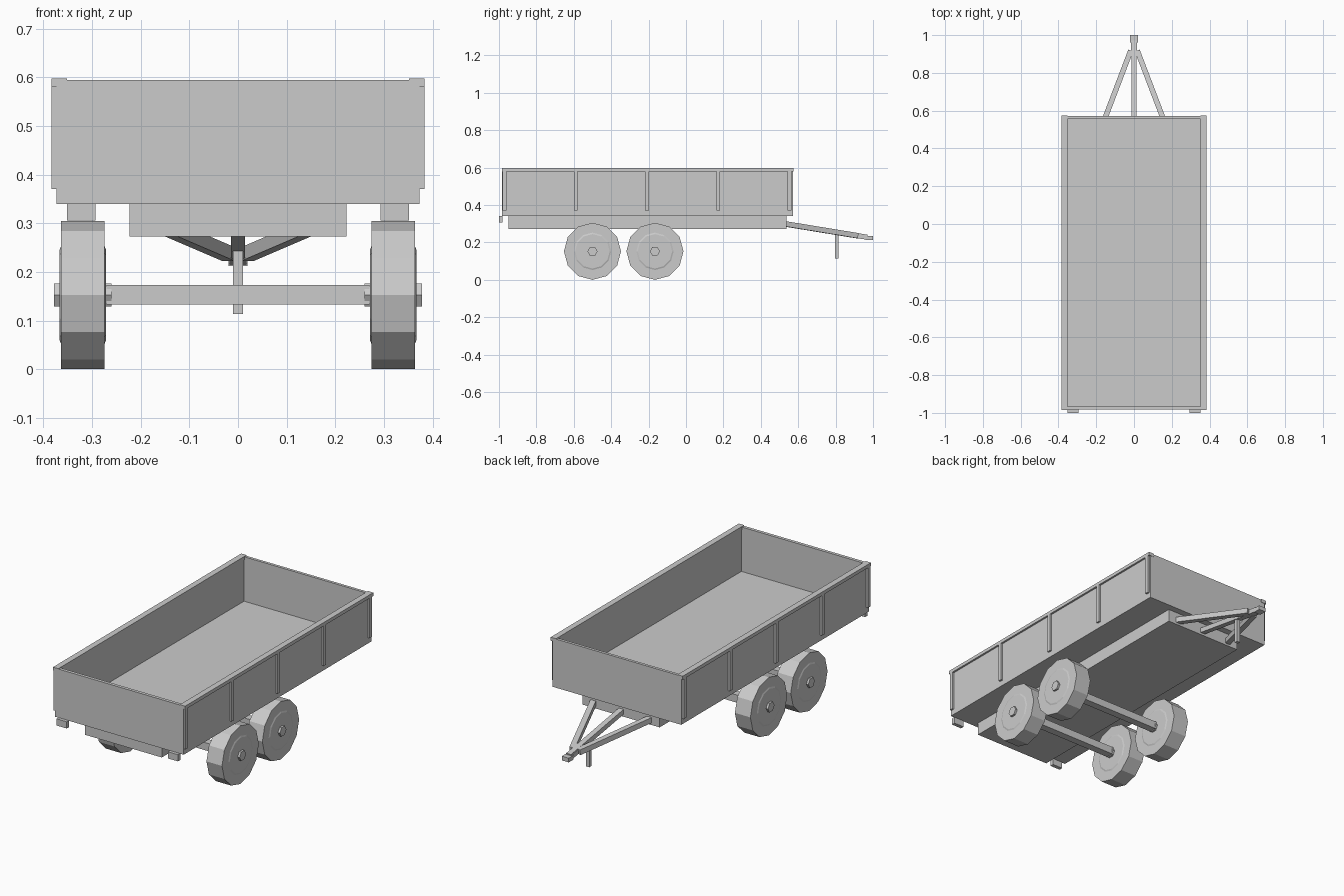
import bpy, bmesh, math
from mathutils import Matrix, Vector

if "Cube" in bpy.data.objects:
    bpy.data.objects.remove(bpy.data.objects["Cube"])


def finish(name, bm):
    bmesh.ops.recalc_face_normals(bm, faces=bm.faces)
    me = bpy.data.meshes.new(name)
    bm.to_mesh(me)
    bm.free()
    ob = bpy.data.objects.new(name, me)
    bpy.context.collection.objects.link(ob)
    return ob


def box(name, x, y, z):
    """Box from (min, max) ranges."""
    bm = bmesh.new()
    bmesh.ops.create_cube(bm, size=1)
    for v in bm.verts:
        v.co = [lo + (c + 0.5) * (hi - lo) for c, (lo, hi) in zip(v.co, (x, y, z))]
    return finish(name, bm)


def bar(name, a, b, w, h):
    """Rectangular bar between two points."""
    a, b = Vector(a), Vector(b)
    d = (b - a).normalized()
    side = d.cross(Vector((0, 0, 1))).normalized()
    up = side.cross(d)
    bm = bmesh.new()
    bmesh.ops.create_cube(bm, size=1)
    for v in bm.verts:
        sx, t, sz = v.co
        v.co = a.lerp(b, t + 0.5) + side * sx * w + up * sz * h
    return finish(name, bm)


def mirrored_range(s, lo, hi):
    return (min(s * lo, s * hi), max(s * lo, s * hi))


def lathe_x(name, profile, sides, y, z, s):
    """Revolve (x, radius) rings around a crosswise axis."""
    bm = bmesh.new()
    rings = []
    for px, r in profile:
        rings.append([bm.verts.new((s * px, y + r * math.cos(i * math.tau / sides),
                                    z + r * math.sin(i * math.tau / sides)))
                      for i in range(sides)])
    for r0, r1 in zip(rings, rings[1:]):
        for i in range(sides):
            j = (i + 1) % sides
            bm.faces.new((r0[i], r0[j], r1[j], r1[i]))
    bm.faces.new(rings[0])
    bm.faces.new(rings[-1])
    return finish(name, bm)


# Open cargo bed
box("bed_floor", (-0.373, 0.373), (-0.983, 0.572), (0.34, 0.362))
box("front_panel", (-0.373, 0.373), (-0.983, -0.966), (0.34, 0.595))
box("rear_panel", (-0.373, 0.373), (0.557, 0.572), (0.34, 0.595))
for s in (-1, 1):
    box("side_panel", mirrored_range(s, 0.355, 0.373), (-0.983, 0.572), (0.34, 0.595))
    box("side_rail", mirrored_range(s, 0.352, 0.383), (-0.985, 0.574), (0.58, 0.598))
    # Vertical ribs on the sides
    for i in range(5):
        y = -0.97 + i * 0.381
        box("side_rib", mirrored_range(s, 0.37, 0.383), (y - 0.01, y + 0.01), (0.37, 0.582))
    # Small blocks under the front edge
    box("corner_block", mirrored_range(s, 0.293, 0.352), (-1.0, -0.98), (0.306, 0.341))

# Chassis
box("chassis", (-0.223, 0.223), (-0.95, 0.537), (0.273, 0.342))

# Axles and wheels
WZ = 0.1525
for y in (-0.5, -0.166):
    box("axle", (-0.27, 0.27), (y - 0.02, y + 0.02), (WZ - 0.019, WZ + 0.021))
    for s in (-1, 1):
        lathe_x("wheel", [(0.271, 0.088), (0.271, 0.092), (0.274, 0.1), (0.274, WZ),
                          (0.364, WZ), (0.364, 0.1), (0.367, 0.092), (0.367, 0.088)],
                12, y, WZ, s)
        lathe_x("wheel_hub", [(0.26, 0.027), (0.378, 0.027)], 6, y, WZ, s)

# Drawbar
bar("drawbar_beam", (0, 0.525, 0.3), (0, 0.97, 0.228), 0.028, 0.026)
for s in (-1, 1):
    bar("drawbar_arm", (s * 0.165, 0.53, 0.299), (s * 0.018, 0.916, 0.236), 0.028, 0.028)
bar("coupling", (0, 0.9, 0.237), (0, 0.965, 0.227), 0.034, 0.024)
box("coupling_tip", (-0.02, 0.02), (0.96, 1.0), (0.212, 0.234))
box("support_leg", (-0.01, 0.01), (0.797, 0.815), (0.113, 0.25))
